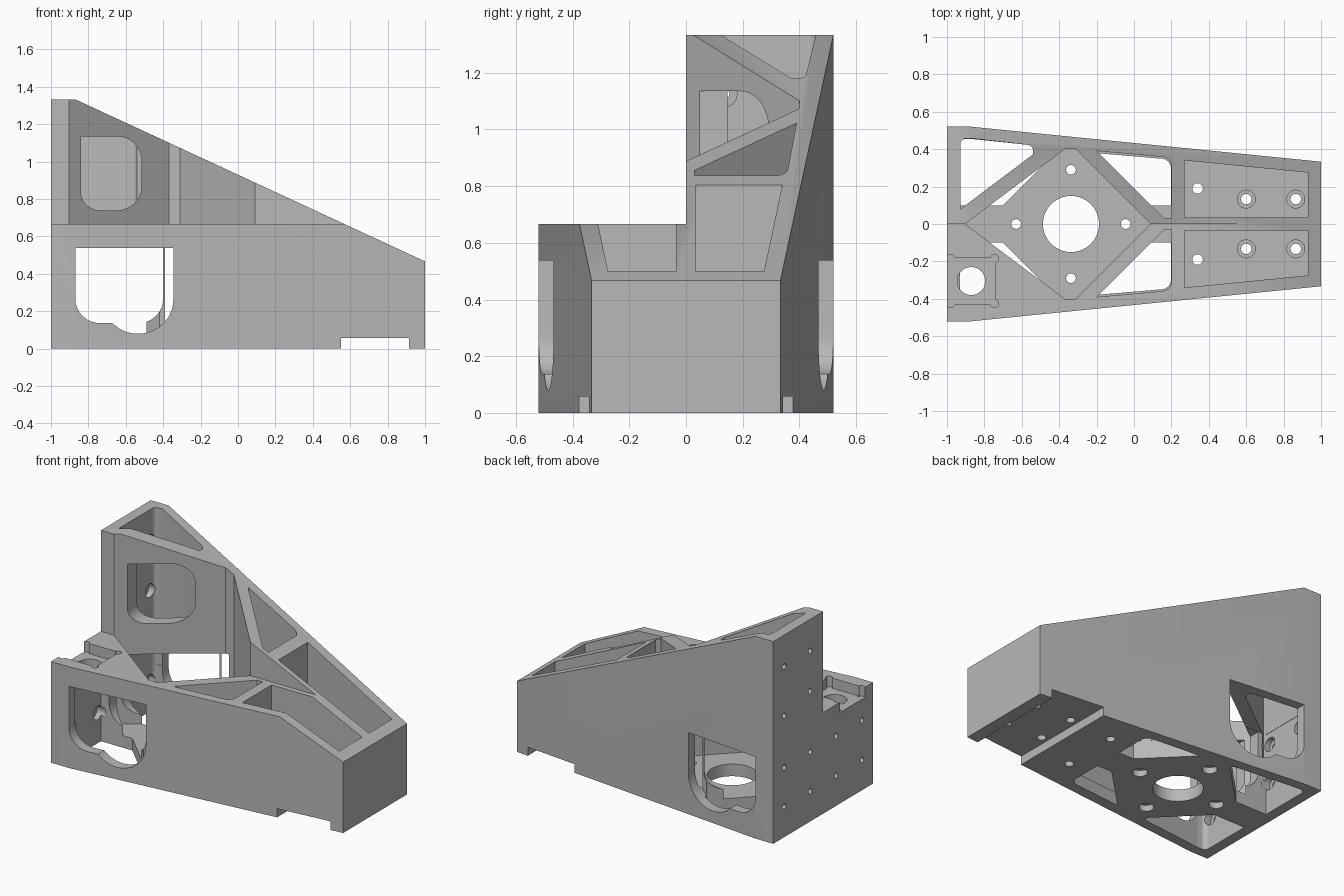
import bpy, bmesh, math
from mathutils import Vector

if "Cube" in bpy.data.objects:
    bpy.data.objects.remove(bpy.data.objects["Cube"])

grey = bpy.data.materials.new("light grey")
grey.diffuse_color = (0.48, 0.48, 0.48, 1)
grey.use_nodes = True
grey.node_tree.nodes["Principled BSDF"].inputs["Base Color"].default_value = grey.diffuse_color


def fillet(pts, n=8):
    """Round the corners of a profile given as (u, v) or (u, v, radius)."""
    out = []
    for i, p in enumerate(pts):
        c = Vector(p[:2])
        if len(p) < 3:
            out.append(c)
            continue
        d1 = (Vector(pts[i - 1][:2]) - c).normalized()
        d2 = (Vector(pts[(i + 1) % len(pts)][:2]) - c).normalized()
        half = d1.angle(d2) / 2
        mid = c + (d1 + d2).normalized() * (p[2] / math.sin(half))
        t = p[2] / math.tan(half)
        s, e = c + d1 * t - mid, c + d2 * t - mid
        for k in range(n + 1):
            out.append(mid + s.lerp(e, k / n).normalized() * p[2])
    return out


def prism(name, pts, a, b, axis="z"):
    """Extrude a profile from a to b along an axis."""
    place = {"z": lambda u, v, w: (u, v, w),
             "y": lambda u, v, w: (u, w, v),
             "x": lambda u, v, w: (w, u, v)}[axis]
    pts = fillet(pts)
    bm = bmesh.new()
    lo = [bm.verts.new(place(p[0], p[1], a)) for p in pts]
    hi = [bm.verts.new(place(p[0], p[1], b)) for p in pts]
    bm.faces.new(lo)
    bm.faces.new(hi)
    for i in range(len(pts)):
        j = (i + 1) % len(pts)
        bm.faces.new((lo[i], lo[j], hi[j], hi[i]))
    bmesh.ops.recalc_face_normals(bm, faces=bm.faces[:])
    me = bpy.data.meshes.new(name)
    bm.to_mesh(me)
    bm.free()
    me.materials.append(grey)
    ob = bpy.data.objects.new(name, me)
    bpy.context.collection.objects.link(ob)
    return ob


# Outer body
body = prism("bracket_body", [(-1, -.52), (-.87, -.52), (1, -.333),
                              (1, .333), (-.87, .52), (-1, .52)], 0, 1.333)


def cut(pts, a, b, axis="z"):
    """Cut a prism out of the body."""
    tool = prism("cutter", pts, a, b, axis)
    tool.hide_render = True
    bpy.context.view_layer.objects.active = body
    mod = body.modifiers.new("cut", "BOOLEAN")
    mod.operation, mod.solver, mod.object = "DIFFERENCE", "EXACT", tool
    bpy.ops.object.modifier_apply(modifier=mod.name)
    bpy.data.objects.remove(tool)


def circle(u, v, r, n=24):
    return [(u + r * math.cos(2 * math.pi * k / n),
             v + r * math.sin(2 * math.pi * k / n)) for k in range(n)]


def rect(u0, v0, u1, v1):
    return [(u0, v0), (u1, v0), (u1, v1), (u0, v1)]


def flip(pts, s):
    return [(p[0], p[1] * s, *p[2:]) for p in pts]


FLOOR = .08

# Sloping top, low front half, underside recess
cut([(-.87, 1.333), (1.2, .374), (1.2, 1.6), (-.87, 1.6)], -1, 1, "y")
cut(rect(-1.2, -1, 1.2, 0), .667, 2)
cut(rect(.55, -1, .915, 1), -.1, .057)

# Central diamond cavity
cut([(-.904, 0), (-.37, .40), (-.31, .40), (.09, 0),
     (-.31, -.40), (-.37, -.40)], FLOOR, 2)

for s in (1, -1):
    # Middle triangular pocket with opening in the floor
    cut(flip([(-.20, .39), (.20, .355, .05), (.20, .03), (.16, .03)], s), FLOOR, 2)
    cut(flip([(-.19, .378), (.197, .345, .05), (.197, .10), (.089, .10)], s), -.1, .12)
    # Long pocket at the low end
    cut(flip([(.27, .035), (.27, .34), (.93, .275), (.93, .035)], s), .13, 2)
    # Void beside the tall end, open through the floor
    cut(flip([(-.93, .10), (-.70, .10), (-.395, .405, .02),
              (-.87, .455, .03), (-.93, .455, .03)], s), -.1, .54)

# Tall rear pocket, open at the top
cut([(-.928, .08), (-.928, .458, .03), (-.87, .458), (-.54, .42, .03),
     (-.54, .372, .02)], .3, 2)

# Side windows running right across, with the round lobe in each outer wall
cut([(-.87, .538), (-.87, .137, .13), (-.40, .137, .13), (-.40, .538)], -1, 1, "y")
for a, b in ((-1, -.385), (.385, 1)):
    cut([(-.72, .537), (-.72, .08, .18), (-.345, .08, .185), (-.345, .537)], a, b, "y")

# Upper window in the cavity wall
cut([(-.84, 1.135), (-.84, .74, .10), (-.515, .74, .13), (-.515, 1.135, .13)],
    .005, .40, "y")

# Square seat with relieved corners and a round hole
cut(rect(-1.1, -.43, -.74, -.18), .60, 1)
for x in (-.98, -.745):
    for y in (-.425, -.185):
        cut(circle(x, y, .022, 16), .597, 1)
cut(circle(-.87, -.305, .075, 32), .45, 1)

# Round bore and screw holes in the floor
cut(circle(-.337, 0, .15, 48), -.1, .3)
for x, y in ((-.337, .29), (-.337, -.29), (-.63, 0), (-.045, 0)):
    cut(circle(x, y, .026), -.1, .2)
    cut(circle(x, y, .045), -.1, .04)
for s in (1, -1):
    cut(circle(.34, .19 * s, .028), -.1, .2)
    for x in (.6, .865):
        cut(circle(x, .133 * s, .028), -.1, .2)
        cut(circle(x, .133 * s, .048), .095, .2)

# Screw holes in the mounting face, counterbored inside
for y in (-.405, -.135, .135, .405):
    for z in (.2, .46, .8 if y > .2 else .86, 1.125):
        if y < 0 and z > .6:
            continue
        cut(circle(y, z, .018, 16), -1.1, -.9, "x")
        cut(circle(y, z, .045), -.965, -.90, "x")

bpy.ops.object.select_all(action="DESELECT")
body.select_set(True)
bpy.context.view_layer.objects.active = body
bpy.ops.object.shade_smooth_by_angle(angle=math.radians(25))
